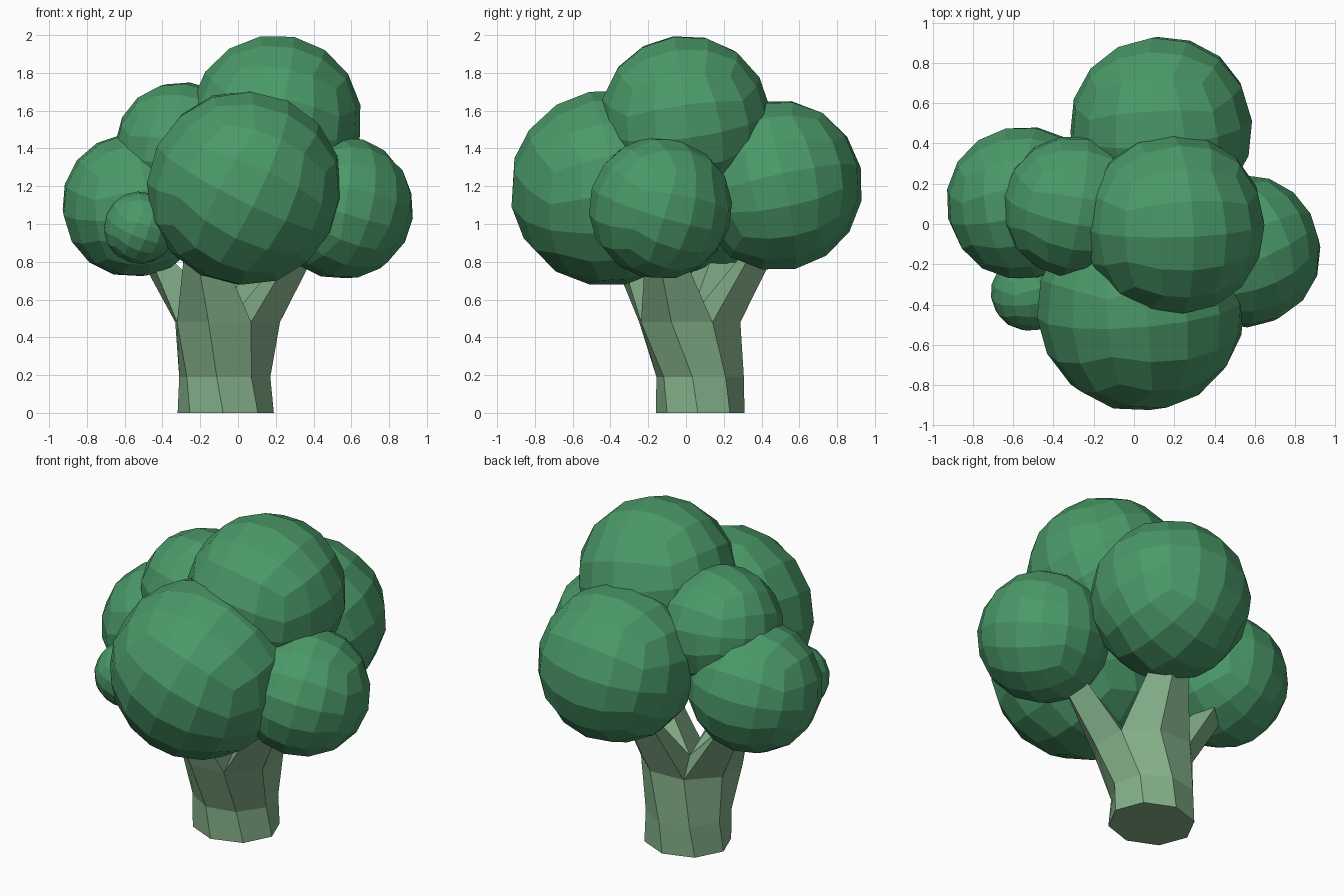
import bpy, bmesh
from math import radians, tan, pi, cos, sin
from mathutils import Vector, Euler

if "Cube" in bpy.data.objects:
    bpy.data.objects.remove(bpy.data.objects["Cube"])


def material(name, rgb):
    m = bpy.data.materials.new(name)
    m.diffuse_color = (*rgb, 1)
    m.use_nodes = True
    m.node_tree.nodes["Principled BSDF"].inputs["Base Color"].default_value = m.diffuse_color
    return m


GREEN = material("floret_green", (0.07, 0.32, 0.14))
PALE = material("stem_green", (0.23, 0.43, 0.25))


def add_object(name, bm, mat):
    bmesh.ops.recalc_face_normals(bm, faces=bm.faces)
    me = bpy.data.meshes.new(name)
    bm.to_mesh(me)
    bm.free()
    me.materials.append(mat)
    ob = bpy.data.objects.new(name, me)
    bpy.context.collection.objects.link(ob)
    return ob


# Florets: cubes subdivided 4 x 4 per side and rounded into balls
def floret(name, centre, r, tilt):
    bm = bmesh.new()
    bmesh.ops.create_cube(bm, size=2)
    bmesh.ops.subdivide_edges(bm, edges=bm.edges[:], cuts=3, use_grid_fill=True)
    rot = Euler([radians(a) for a in tilt]).to_matrix()
    for v in bm.verts:
        ball = Vector([tan(c * pi / 4) for c in v.co]).normalized()
        v.co = rot @ ball * r + Vector(centre)
    add_object(name, bm, GREEN)


floret("floret_front", (0.035, -0.415, 1.19), 0.52, (12, 25, 10))
floret("floret_top", (0.2, -0.005, 1.55), 0.455, (8, 12, 3))
floret("floret_back", (0.135, 0.48, 1.205), 0.457, (12, -8, 4))
floret("floret_right", (0.55, -0.135, 1.085), 0.38, (-12, 14, 25))
floret("floret_left", (-0.55, 0.105, 1.1), 0.385, (10, -8, 12))
floret("floret_upper_left", (-0.3, 0.085, 1.4), 0.355, (14, 6, -10))
floret("floret_small", (-0.52, -0.34, 0.98), 0.192, (20, 18, 15))

# Stalk: eight-sided trunk, flaring toward the top
bm = bmesh.new()
rings = []
for cx, cy, z, rx, ry, turn in ((-0.065, 0.075, 0, 0.255, 0.235, -3),
                                (-0.07, 0.075, 0.19, 0.245, 0.235, -10),
                                (-0.055, 0.02, 0.48, 0.295, 0.285, -20)):
    ring = []
    for i in range(8):
        a = radians(turn + 45 * i)
        ring.append(bm.verts.new((cx + rx * cos(a), cy + ry * sin(a), z)))
    rings.append(ring)
bm.faces.new(rings[0])
for lo, hi in zip(rings, rings[1:]):
    for i in range(8):
        j = (i + 1) % 8
        bm.faces.new((lo[i], lo[j], hi[j], hi[i]))

# Branches: each quarter of the trunk top drawn out to a four-sided arm
top = rings[-1]
hub = bm.verts.new((-0.04, 0.02, 0.5))
ends = ((0.33, -0.12, 0.86), (0.06, 0.4, 0.88),
        (-0.43, 0.16, 0.82), (-0.19, -0.32, 0.86))
for k, end in enumerate(ends):
    base = [top[2 * k - 1], top[2 * k], top[(2 * k + 1) % 8], hub]
    a = radians(-20 + 90 * k)
    out, side = Vector((cos(a), sin(a), 0)), Vector((-sin(a), cos(a), 0))
    tip = [bm.verts.new(Vector(end) + d) for d in
           (side * -0.1, out * 0.075 - Vector((0, 0, 0.03)), side * 0.1, out * -0.075)]
    for i in range(4):
        j = (i + 1) % 4
        bm.faces.new((base[i], base[j], tip[j], tip[i]))
    bm.faces.new(tip)
add_object("stalk", bm, PALE)
